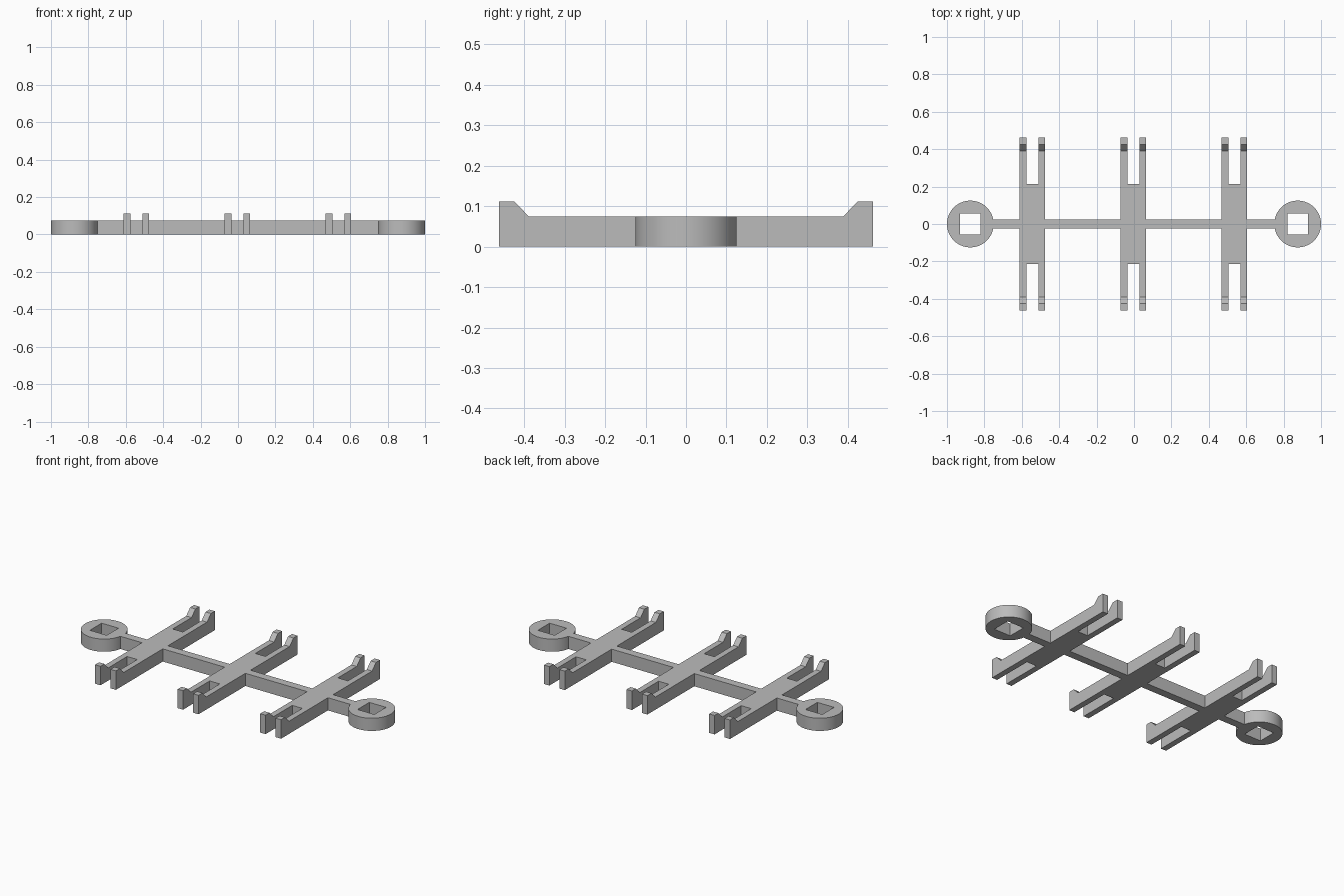
import bpy
import bmesh
from math import cos, sin, pi, radians, sqrt

if "Cube" in bpy.data.objects:
    bpy.data.objects.remove(bpy.data.objects["Cube"], do_unlink=True)

HEIGHT = 0.075
BAR_HALF = 0.024
ARM_XS = (-0.543, -0.003, 0.537)
ARM_HALF = 0.068
RAIL_WIDTH = 0.035
RING_X, RING_RADIUS, HOLE_HALF = 0.875, 0.125, 0.055

grey = bpy.data.materials.new("plain grey")
grey.use_nodes = True
colour = (0.5, 0.5, 0.5, 1)
grey.diffuse_color = colour
grey.node_tree.nodes["Principled BSDF"].inputs["Base Color"].default_value = colour


def add_object(name, bm):
    bmesh.ops.recalc_face_normals(bm, faces=bm.faces)
    mesh = bpy.data.meshes.new(name)
    bm.to_mesh(mesh)
    bm.free()
    mesh.materials.append(grey)
    obj = bpy.data.objects.new(name, mesh)
    bpy.context.collection.objects.link(obj)
    return obj


def prism(name, profile, x0, x1):
    """Extrude a (y, z) profile along x."""
    bm = bmesh.new()
    face = bm.faces.new([bm.verts.new((x0, y, z)) for y, z in profile])
    moved = bmesh.ops.extrude_face_region(bm, geom=[face])["geom"]
    verts = [v for v in moved if isinstance(v, bmesh.types.BMVert)]
    bmesh.ops.translate(bm, verts=verts, vec=(x1 - x0, 0, 0))
    return add_object(name, bm)


def block(name, x0, x1, half_y):
    return prism(name, [(-half_y, 0), (half_y, 0), (half_y, HEIGHT), (-half_y, HEIGHT)], x0, x1)


def ring(name, cx, sides=64):
    """Round disc with a square through hole."""
    bm = bmesh.new()
    columns = []
    for i in range(sides):
        c, s = cos(2 * pi * i / sides), sin(2 * pi * i / sides)
        inner = HOLE_HALF / max(abs(c), abs(s))
        loop = ((RING_RADIUS, 0), (RING_RADIUS, HEIGHT), (inner, HEIGHT), (inner, 0))
        columns.append([bm.verts.new((cx + r * c, r * s, z)) for r, z in loop])
    for i, a in enumerate(columns):
        b = columns[(i + 1) % sides]
        for j in range(4):
            k = (j + 1) % 4
            bm.faces.new((a[j], b[j], b[k], a[k]))
    obj = add_object(name, bm)
    bpy.ops.object.select_all(action='DESELECT')
    obj.select_set(True)
    bpy.context.view_layer.objects.active = obj
    bpy.ops.object.shade_smooth_by_angle(angle=radians(30))


# Rails with a raised, chamfered hook at each end
hook = [(0.462, 0), (0.462, 0.112), (0.425, 0.112), (0.389, HEIGHT)]
rail_profile = hook + [(-y, z) for y, z in reversed(hook)]

# Cross arms: two rails joined by a central web
for label, x in zip(("right", "middle", "left"), ARM_XS):
    lo, hi = x - ARM_HALF, x + ARM_HALF
    prism(label + "_arm_right_rail", rail_profile, lo, lo + RAIL_WIDTH)
    prism(label + "_arm_left_rail", rail_profile, hi - RAIL_WIDTH, hi)
    block(label + "_arm_web", lo + RAIL_WIDTH, hi - RAIL_WIDTH, 0.213)

# Spine segments between the arms and the end rings
end = RING_X - sqrt(RING_RADIUS ** 2 - BAR_HALF ** 2)
starts = [-end] + [x + ARM_HALF for x in ARM_XS]
stops = [x - ARM_HALF for x in ARM_XS] + [end]
for n, (a, b) in enumerate(zip(starts, stops), 1):
    block(f"spine_segment_{n}", a, b, BAR_HALF)

# End rings
ring("right_end_ring", -RING_X)
ring("left_end_ring", RING_X)
